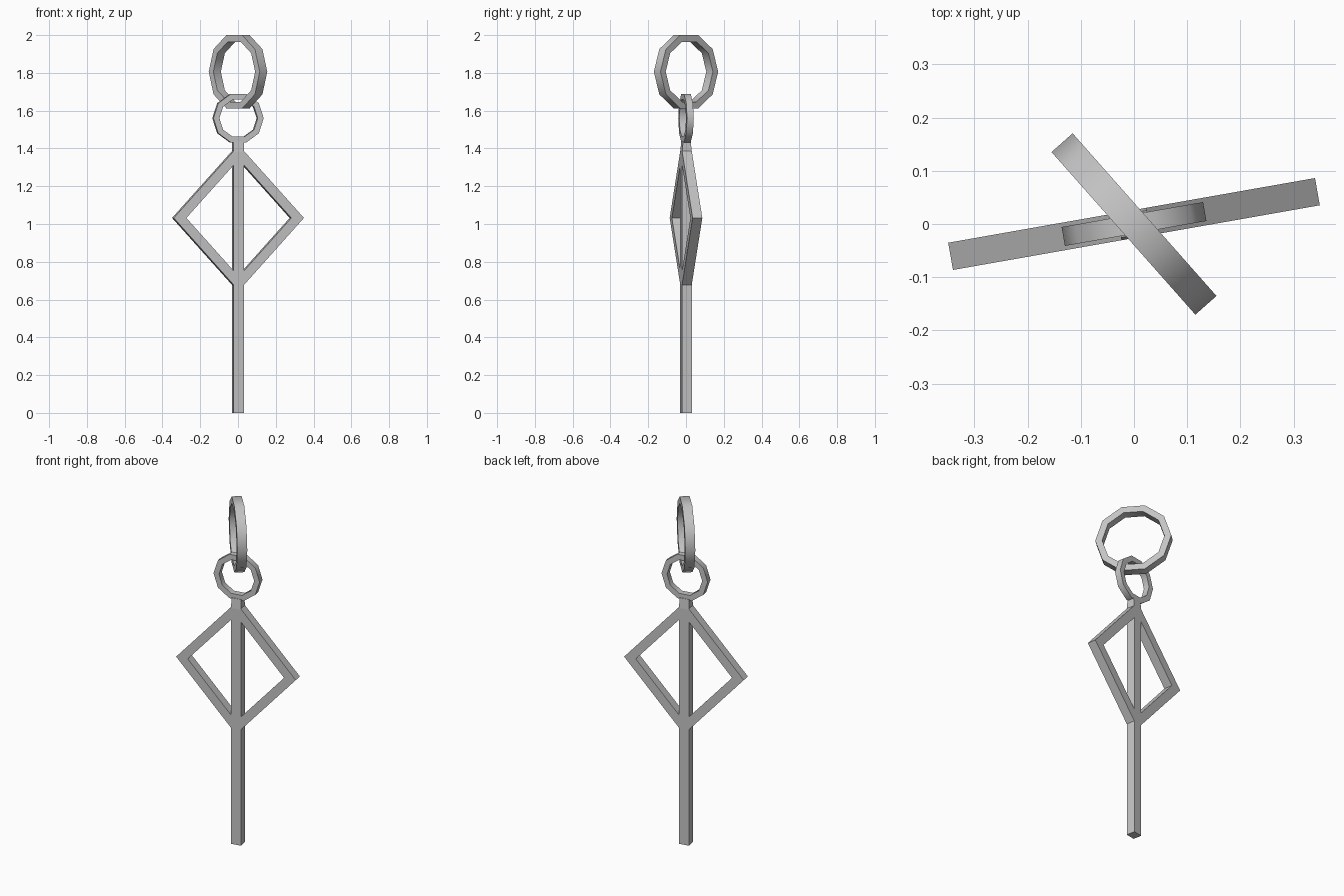
import bpy
import bmesh
from math import cos, sin, pi, radians

cube = bpy.data.objects.get("Cube")
if cube:
    bpy.data.objects.remove(cube, do_unlink=True)

metal = bpy.data.materials.new("light_grey_metal")
metal.use_nodes = True
grey = (0.55, 0.55, 0.55, 1)
metal.diffuse_color = grey
metal.node_tree.nodes["Principled BSDF"].inputs["Base Color"].default_value = grey


def finish(name, bm, turn, smooth=False):
    bmesh.ops.recalc_face_normals(bm, faces=bm.faces)
    mesh = bpy.data.meshes.new(name)
    bm.to_mesh(mesh)
    bm.free()
    mesh.materials.append(metal)
    ob = bpy.data.objects.new(name, mesh)
    bpy.context.collection.objects.link(ob)
    ob.rotation_euler.z = radians(turn)
    if smooth:
        bpy.ops.object.select_all(action='DESELECT')
        ob.select_set(True)
        bpy.context.view_layer.objects.active = ob
        bpy.ops.object.shade_smooth_by_angle(angle=radians(40))
    return ob


def plate(name, outline, half, turn):
    """Extrude an (x, z) outline through the depth of the model."""
    bm = bmesh.new()
    front = [bm.verts.new((x, -half, z)) for x, z in outline]
    back = [bm.verts.new((x, half, z)) for x, z in outline]
    bm.faces.new(front)
    bm.faces.new(back[::-1])
    for i in range(len(outline)):
        j = (i + 1) % len(outline)
        bm.faces.new((front[i], front[j], back[j], back[i]))
    return finish(name, bm, turn)


def ring(name, outer, inner, half, z, turn, sides=10):
    """Faceted flat band standing upright, with a square section."""
    bm = bmesh.new()
    section = [(outer, -half), (outer, half), (inner, half), (inner, -half)]
    loops = [[bm.verts.new((r * cos(a), y, z + r * sin(a))) for r, y in section]
             for a in (2 * pi * i / sides for i in range(sides))]
    for i, loop in enumerate(loops):
        after = loops[(i + 1) % sides]
        for k in range(4):
            m = (k + 1) % 4
            bm.faces.new((loop[k], loop[m], after[m], after[k]))
    return finish(name, bm, turn, smooth=True)


TURN = 10
HALF_W, HALF_D = 0.0285, 0.026
MID = 1.032

# Square rod and the short neck that thins towards the small ring
plate("rod", [(-HALF_W, 0), (HALF_W, 0), (HALF_W, 1.38), (-HALF_W, 1.38)], HALF_D, TURN)
neck = plate("neck", [(-HALF_W, 1.38), (HALF_W, 1.38), (HALF_W, 1.438), (-HALF_W, 1.438)],
             HALF_D, TURN)
for v in neck.data.vertices:
    if v.co.z > 1.4:
        v.co.y *= 0.8

# Two chevron arms forming the open diamond
slope = 1.1
tip_out, tip_in = 0.35, 0.282
rise_out, rise_in = (slope * (t - HALF_W) for t in (tip_out, tip_in))
chevron = [(HALF_W, MID + rise_out), (tip_out, MID), (HALF_W, MID - rise_out),
           (HALF_W, MID - rise_in), (tip_in, MID), (HALF_W, MID + rise_in)]
for side, name in ((1, "left_diamond_arm"), (-1, "right_diamond_arm")):
    plate(name, [(side * x, z) for x, z in chevron], HALF_D, TURN)

# Linked rings
ring("small_ring", 0.135, 0.103, 0.018, 1.56, TURN)
ring("large_ring", 0.204, 0.167, 0.0265, 1.806, -48.5)
